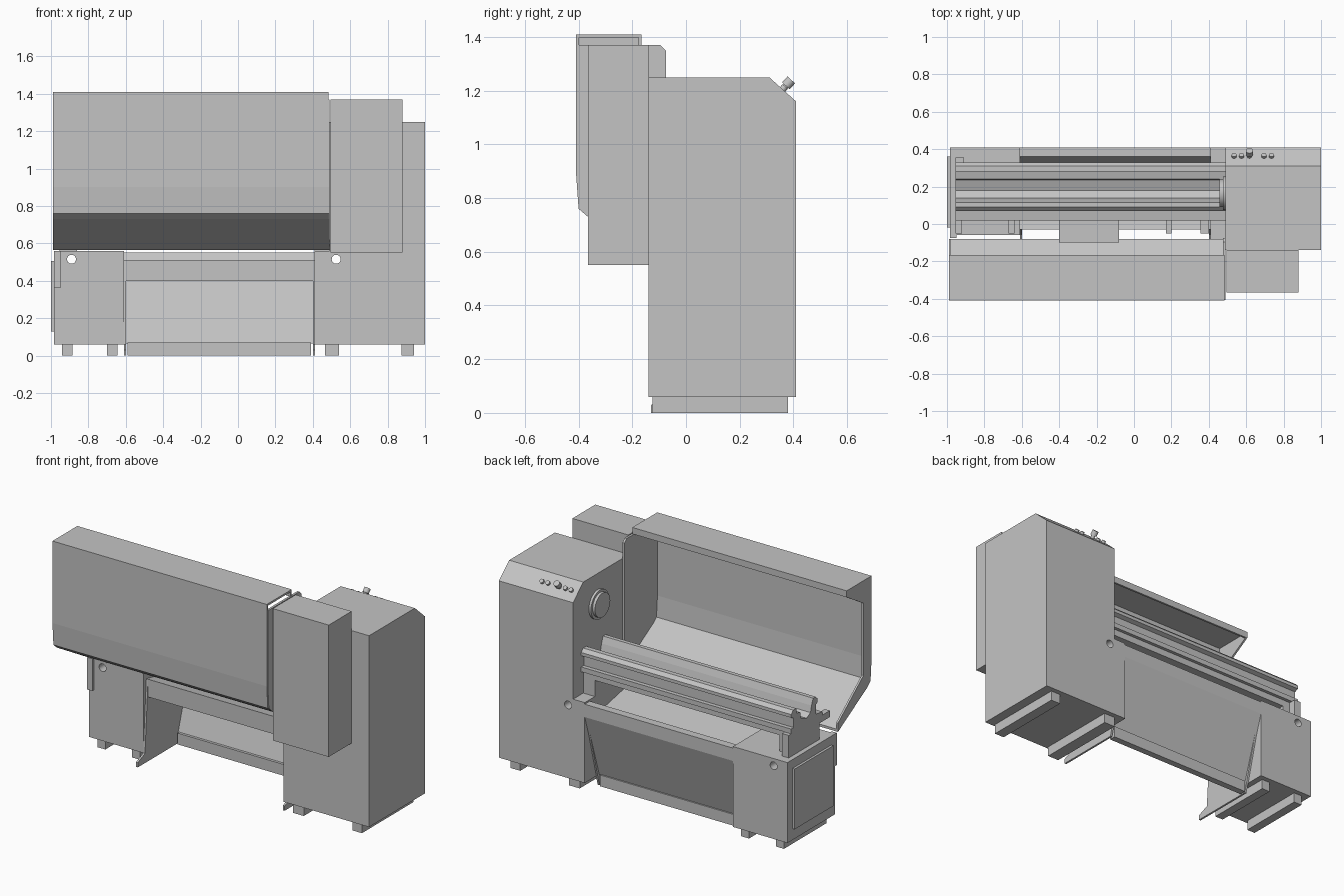
import bpy, bmesh, math
from mathutils import Vector

cube = bpy.data.objects.get("Cube")
if cube:
    bpy.data.objects.remove(cube, do_unlink=True)

grey = bpy.data.materials.new("machine_grey")
grey.use_nodes = True
colour = (0.55, 0.55, 0.55, 1)
grey.diffuse_color = colour
grey.node_tree.nodes["Principled BSDF"].inputs["Base Color"].default_value = colour


def finish(name, bm):
    bmesh.ops.recalc_face_normals(bm, faces=bm.faces[:])
    mesh = bpy.data.meshes.new(name)
    bm.to_mesh(mesh)
    bm.free()
    mesh.materials.append(grey)
    obj = bpy.data.objects.new(name, mesh)
    bpy.context.collection.objects.link(obj)
    return obj


def extrude(name, x0, x1, outline):
    """Extrude a (y, z) outline along x."""
    bm = bmesh.new()
    face = bm.faces.new([bm.verts.new((x0, y, z)) for y, z in outline])
    result = bmesh.ops.extrude_face_region(bm, geom=[face])
    moved = [v for v in result["geom"] if isinstance(v, bmesh.types.BMVert)]
    bmesh.ops.translate(bm, verts=moved, vec=(x1 - x0, 0, 0))
    return finish(name, bm)


def box(name, x0, x1, y0, y1, z0, z1):
    return extrude(name, x0, x1, [(y0, z0), (y1, z0), (y1, z1), (y0, z1)])


def rod(name, start, axis, length, radius, sides=24):
    """Smooth cylinder from a start point along an axis."""
    axis = Vector(axis).normalized()
    bm = bmesh.new()
    bmesh.ops.create_cone(bm, cap_ends=True, segments=sides, radius1=radius,
                          radius2=radius, depth=length)
    bmesh.ops.rotate(bm, verts=bm.verts[:],
                     matrix=axis.to_track_quat('Z', 'Y').to_matrix())
    bmesh.ops.translate(bm, verts=bm.verts[:], vec=Vector(start) + axis * length / 2)
    obj = finish(name, bm)
    bpy.ops.object.select_all(action='DESELECT')
    obj.select_set(True)
    bpy.context.view_layer.objects.active = obj
    bpy.ops.object.shade_smooth_by_angle()
    return obj


def drill(target, x):
    """Round hole right through a cabinet, front to back."""
    cutter = rod("hole_cutter", (x, -0.5, 0.515), (0, 1, 0), 1.2, 0.024)
    mod = target.modifiers.new("hole", 'BOOLEAN')
    mod.operation = 'DIFFERENCE'
    mod.solver = 'EXACT'
    mod.object = cutter
    bpy.context.view_layer.objects.active = target
    bpy.ops.object.modifier_apply(modifier=mod.name)
    bpy.data.objects.remove(cutter, do_unlink=True)


# Headstock: tall cabinet with sloped control edge, and lower step
headstock = extrude("headstock_cabinet", 0.49, 1.0,
                    [(-0.14, 0.06), (0.41, 0.06), (0.41, 1.16), (0.31, 1.25), (-0.14, 1.25)])
drill(headstock, 0.525)
box("headstock_step", 0.41, 0.49, -0.14, 0.41, 0.06, 0.56)

# Tail cabinet with end cover and front hanging plate
tail = box("tail_cabinet", -0.985, -0.61, -0.06, 0.41, 0.06, 0.56)
drill(tail, -0.89)
box("tail_end_cover", -1.0, -0.985, -0.02, 0.36, 0.13, 0.505)
box("hanging_plate", -0.985, -0.95, -0.075, -0.06, 0.36, 0.56)

# Foot bars running front to back
for x0, x1, front in ((-0.94, -0.885, -0.04), (-0.70, -0.645, -0.04),
                      (0.465, 0.54, -0.125), (0.875, 0.94, -0.125)):
    box("foot_bar", x0, x1, front, 0.38, 0, 0.06)

# Motor housing at the front of the headstock
box("motor_housing", 0.495, 0.88, -0.365, -0.14, 0.55, 1.37)

# Guard: bent sheet, end flange and closed end plate
extrude("guard_sheet", -0.99, 0.485, [
    (-0.165, 1.37), (-0.165, 1.41), (-0.41, 1.41), (-0.41, 0.90), (-0.40, 0.76),
    (-0.365, 0.73), (-0.08, 0.565), (-0.08, 0.58), (-0.36, 0.745), (-0.388, 0.77),
    (-0.398, 0.90), (-0.398, 1.398), (-0.177, 1.398), (-0.177, 1.37)])
extrude("guard_end_flange", -0.99, -0.978, [
    (-0.165, 1.37), (-0.165, 1.405), (-0.405, 1.405), (-0.405, 0.90), (-0.395, 0.76),
    (-0.365, 0.73), (-0.08, 0.567), (-0.08, 0.62), (-0.33, 0.82), (-0.33, 1.27)])
extrude("guard_end_plate", 0.475, 0.489, [
    (-0.075, 1.35), (-0.095, 1.37), (-0.405, 1.37), (-0.405, 0.90),
    (-0.395, 0.76), (-0.365, 0.73), (-0.075, 0.565)])

# Bed with two guide rails and a trough between them
extrude("bed", -0.955, 0.49, [
    (0.06, 0.66), (0.31, 0.66), (0.31, 0.70), (0.33, 0.70), (0.33, 0.73),
    (0.305, 0.73), (0.305, 0.79), (0.33, 0.80), (0.33, 0.82), (0.31, 0.84),
    (0.28, 0.84), (0.28, 0.81), (0.24, 0.80), (0.235, 0.76), (0.18, 0.74),
    (0.14, 0.76), (0.13, 0.80), (0.115, 0.84), (0.09, 0.84), (0.07, 0.82),
    (0.07, 0.80), (0.085, 0.79), (0.085, 0.73), (0.02, 0.72), (0.02, 0.70), (0.06, 0.70)])
for x0, x1 in ((-0.955, -0.86), (0.41, 0.49)):
    box("bed_foot", x0, x1, 0.05, 0.31, 0.555, 0.67)
box("bed_end_block", -0.955, -0.91, 0.31, 0.355, 0.555, 0.70)
for x0, x1 in ((-0.955, -0.92), (-0.67, -0.64), (0.17, 0.20), (0.355, 0.40)):
    box("bed_bracket", x0, x1, -0.05, 0.06, 0.66, 0.70)
box("bed_front_plate", -0.40, -0.08, -0.10, 0.06, 0.60, 0.615)

# Chip tray and the sloping chute between the cabinets
extrude("chip_tray", -0.61, 0.41, [
    (-0.03, 0.40), (-0.03, 0.51), (0.31, 0.44), (0.36, 0.55), (0.41, 0.55),
    (0.41, 0.47), (0.28, 0.065), (0.265, 0.065), (0.37, 0.40)])
box("chute_base_bar", -0.59, 0.39, 0.25, 0.29, 0, 0.07)
for x in (-0.61, 0.40):
    extrude("chute_side_wall", x, x + 0.012,
            [(-0.13, 0), (-0.13, 0.03), (-0.06, 0.06), (-0.03, 0.51), (0.39, 0.42), (0.28, 0)])

# Spindle nose
rod("spindle_flange", (0.49, 0.165, 1.06), (-1, 0, 0), 0.015, 0.09, 32)
rod("spindle_nose", (0.48, 0.165, 1.06), (-1, 0, 0), 0.022, 0.075, 32)

# Push buttons and the selector on the sloped control edge
slope = (0, 0.67, 0.74)
for x in (0.535, 0.575, 0.695, 0.735):
    rod("push_button", (x, 0.36, 1.205), slope, 0.014, 0.013, 16)
rod("selector_stem", (0.617, 0.36, 1.205), slope, 0.03, 0.012, 16)
rod("selector_knob", (0.617, 0.372, 1.218), slope, 0.03, 0.019, 16)
